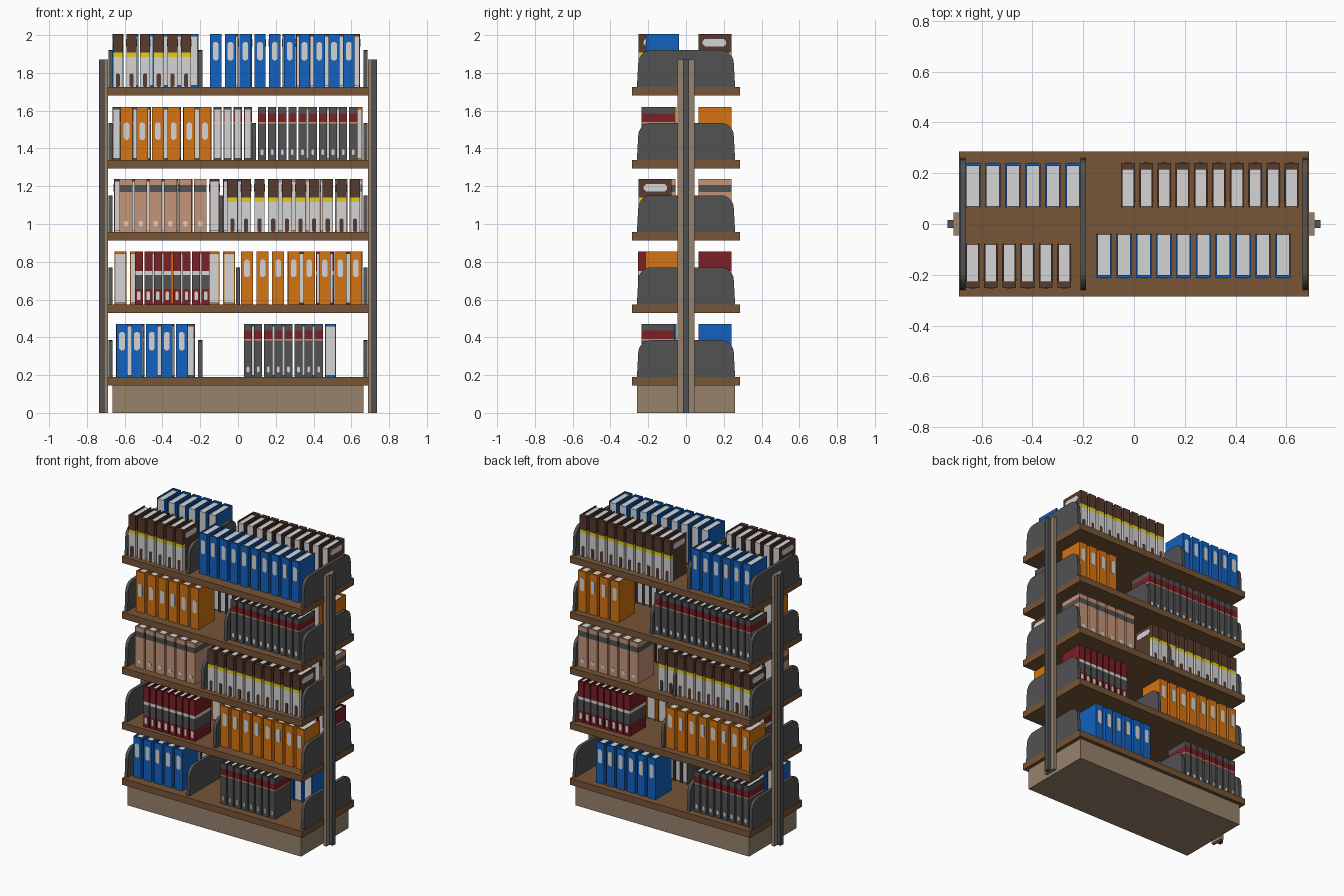
import bpy, bmesh, math

if "Cube" in bpy.data.objects:
    bpy.data.objects.remove(bpy.data.objects["Cube"])

COLORS = {
    "shelf_wood": (0.185, 0.09, 0.038), "tan_wood": (0.31, 0.225, 0.15),
    "charcoal": (0.085, 0.085, 0.088), "paper": (0.66, 0.66, 0.66),
    "blue": (0.006, 0.12, 0.52), "orange": (0.66, 0.175, 0.006),
    "dark_brown": (0.095, 0.043, 0.027), "peach": (0.56, 0.3, 0.19),
    "dark_red": (0.2, 0.014, 0.018), "yellow": (0.75, 0.62, 0.01),
}
NAMES = list(COLORS)
MATS = []
for n, c in COLORS.items():
    m = bpy.data.materials.new(n)
    m.diffuse_color = (*c, 1)
    m.use_nodes = True
    m.node_tree.nodes["Principled BSDF"].inputs["Base Color"].default_value = m.diffuse_color
    MATS.append(m)


def box(bm, x0, x1, y0, y1, z0, z1, color):
    """Axis-aligned box in one colour."""
    x0, x1 = sorted((x0, x1))
    y0, y1 = sorted((y0, y1))
    prism(bm, [(x0, y0, z0), (x1, y0, z0), (x1, y1, z0), (x0, y1, z0)], (0, 0, z1 - z0), color)


def prism(bm, pts, offset, color):
    """Extrude a polygon along an offset."""
    f = bm.faces.new([bm.verts.new(p) for p in pts])
    res = bmesh.ops.extrude_face_region(bm, geom=[f], use_keep_orig=True)
    vs = [g for g in res["geom"] if isinstance(g, bmesh.types.BMVert)]
    bmesh.ops.translate(bm, verts=vs, vec=offset)
    for face in {fc for v in vs + list(f.verts) for fc in v.link_faces}:
        face.material_index = NAMES.index(color)


def finish(name, bm):
    bmesh.ops.recalc_face_normals(bm, faces=bm.faces[:])
    me = bpy.data.meshes.new(name)
    bm.to_mesh(me)
    bm.free()
    for m in MATS:
        me.materials.append(m)
    ob = bpy.data.objects.new(name, me)
    bpy.context.collection.objects.link(ob)
    return ob


def octagon(w, h, c):
    """Rectangle outline with cut corners, centred on the origin."""
    a, b = w / 2, h / 2
    return [(-a, -b + c), (-a + c, -b), (a - c, -b), (a, -b + c),
            (a, b - c), (a - c, b), (-a + c, b), (-a, b - c)]


H, D, T = 0.28, 0.175, 0.006      # book height, depth, cover thickness

# Book kinds: width, cover colour bands (z0, z1, spine colour, cover colour),
# spine plates (centre z, width, height, corner cut, colour)
KINDS = {
    "blue": (0.060, [(0, H, "blue", "blue")], [(0.19, 0.030, 0.098, 0.009, "paper")]),
    "orange": (0.063, [(0, H, "orange", "orange")], [(0.19, 0.030, 0.092, 0.009, "paper")]),
    "brown": (0.054, [(0, 0.16, "paper", "dark_brown"), (0.16, 0.182, "yellow", "dark_brown"),
                      (0.182, H, "dark_brown", "dark_brown")],
              [(0.036, 0.022, 0.072, 0.006, "dark_brown")]),
    "grey": (0.043, [(0, 0.193, "charcoal", "charcoal"), (0.193, 0.2, "peach", "peach"),
                     (0.2, 0.245, "dark_red", "dark_red"), (0.245, H, "charcoal", "charcoal")],
             [(0.04, 0.014, 0.03, 0.004, "paper")]),
    "peach": (0.067, [(0, 0.212, "peach", "peach"), (0.212, 0.25, "charcoal", "charcoal"),
                      (0.25, H, "peach", "peach")],
              [(0.045, 0.024, 0.03, 0.008, "paper")]),
    "red": (0.043, [(0, 0.08, "dark_red", "dark_red"), (0.08, 0.155, "charcoal", "charcoal"),
                    (0.155, 0.175, "paper", "paper"), (0.175, H, "dark_red", "dark_red")],
            [(0.045, 0.018, 0.045, 0.004, "paper")]),
}


def book(bm, kind, x, z, side, outer, shift):
    """Open-backed binder: spine, two covers, page block, labels."""
    w, bands, plates = KINDS[kind]
    a = w / 2
    y0, y1 = side * outer, side * (outer - D)
    spine = side * (outer - (0.025 if kind == "brown" else 0.012))
    for z0, z1, sc, cc in bands:
        box(bm, x - a, x + a, y0, spine, z + z0, z + z1, sc)
        for s in (-1, 1):
            box(bm, x + s * a, x + s * (a - T), spine, y1, z + z0, z + z1, cc)
    box(bm, x - a + T, x + a - T, spine, y1 + side * 0.003, z + 0.008, z + H - 0.01, "paper")
    for pz, pw, ph, cut, col in plates:
        prism(bm, [(x + u, y0, z + pz + shift + v) for u, v in octagon(pw, ph, cut)],
              (0, side * 0.002, 0), col)
    if kind == "brown":           # label on both covers
        for s in (-1, 1):
            prism(bm, [(x + s * a, side * (outer - 0.09) + u, z + 0.235 + v)
                       for u, v in octagon(0.125, 0.038, 0.012)], (s * 0.0015, 0, 0), "paper")


SHELF_Z = [0.19, 0.575, 0.957, 1.34, 1.725]
DIVIDER_X = [-0.2, 0.0, -0.09, 0.085, -0.2]

# Base plinth
bm = bmesh.new()
box(bm, -0.665, 0.665, -0.26, 0.26, 0, 0.146, "tan_wood")
finish("base_plinth", bm)

# Side posts: flat rail plus dark slotted upright
for s, label in ((-1, "left"), (1, "right")):
    bm = bmesh.new()
    box(bm, s * 0.688, s * 0.71, -0.046, 0.046, 0, 1.87, "tan_wood")
    box(bm, s * 0.71, s * 0.735, -0.015, 0.015, 0, 1.87, "charcoal")
    finish(label + "_post", bm)

# Bookend outline with rounded top corners
END = [(-0.26, 0), (0.26, 0)]
END += [(0.185 + 0.068 * math.cos(t), 0.127 + 0.068 * math.sin(t))
        for t in [i * math.pi / 12 for i in range(7)]]
END += [(-y, z) for y, z in reversed(END[2:])]

# Shelves and bookends
for i, z in enumerate(SHELF_Z):
    bm = bmesh.new()
    box(bm, -0.69, 0.69, -0.285, 0.285, z - 0.045, z, "shelf_wood")
    finish(f"shelf_{i + 1}", bm)
    for x, label in ((-0.675, "left"), (DIVIDER_X[i], "middle"), (0.675, "right")):
        bm = bmesh.new()
        prism(bm, [(x - 0.011, y, z + h) for y, h in END], (0.022, 0, 0), "charcoal")
        finish(f"{label}_bookend_{i + 1}", bm)

# Book groups: row, kind, count, first x, pitch, side, outer y, label shift
GROUPS = [
    (0, "blue", 5, -0.614, 0.079, -1, 0.225, 0),
    (0, "grey", 8, 0.053, 0.0535, -1, 0.235, 0),
    (0, "blue", 6, 0.49, -0.079, 1, 0.24, 0),
    (0, "grey", 8, -0.25, -0.0535, 1, 0.24, 0),
    (1, "red", 8, -0.525, 0.0505, -1, 0.255, 0),
    (1, "orange", 8, 0.048, 0.0823, -1, 0.215, 0),
    (1, "red", 8, 0.637, -0.0505, 1, 0.24, 0),
    (1, "orange", 8, -0.047, -0.0823, 1, 0.24, 0),
    (2, "peach", 6, -0.593, 0.0785, -1, 0.23, 0),
    (2, "brown", 10, -0.03, 0.0722, -1, 0.252, 0),
    (2, "peach", 6, 0.625, -0.0785, 1, 0.24, 0),
    (2, "brown", 10, 0.02, -0.0722, 1, 0.24, 0),
    (3, "orange", 6, -0.59, 0.083, -1, 0.225, -0.038),
    (3, "grey", 10, 0.127, 0.0537, -1, 0.235, 0),
    (3, "orange", 4, 0.627, -0.083, 1, 0.24, 0),
    (3, "grey", 14, 0.052, -0.0535, 1, 0.24, 0),
    (4, "brown", 6, -0.636, 0.0722, -1, 0.252, 0),
    (4, "blue", 10, -0.118, 0.0783, -1, 0.213, 0),
    (4, "brown", 10, 0.62, -0.0715, 1, 0.24, 0),
    (4, "blue", 6, -0.24, -0.079, 1, 0.24, 0),
]
for row, kind, count, x, pitch, side, outer, shift in GROUPS:
    bm = bmesh.new()
    for k in range(count):
        book(bm, kind, x + k * pitch, SHELF_Z[row], side, outer, shift)
    finish(f"{kind}_books_{'front' if side < 0 else 'back'}_{row + 1}", bm)
